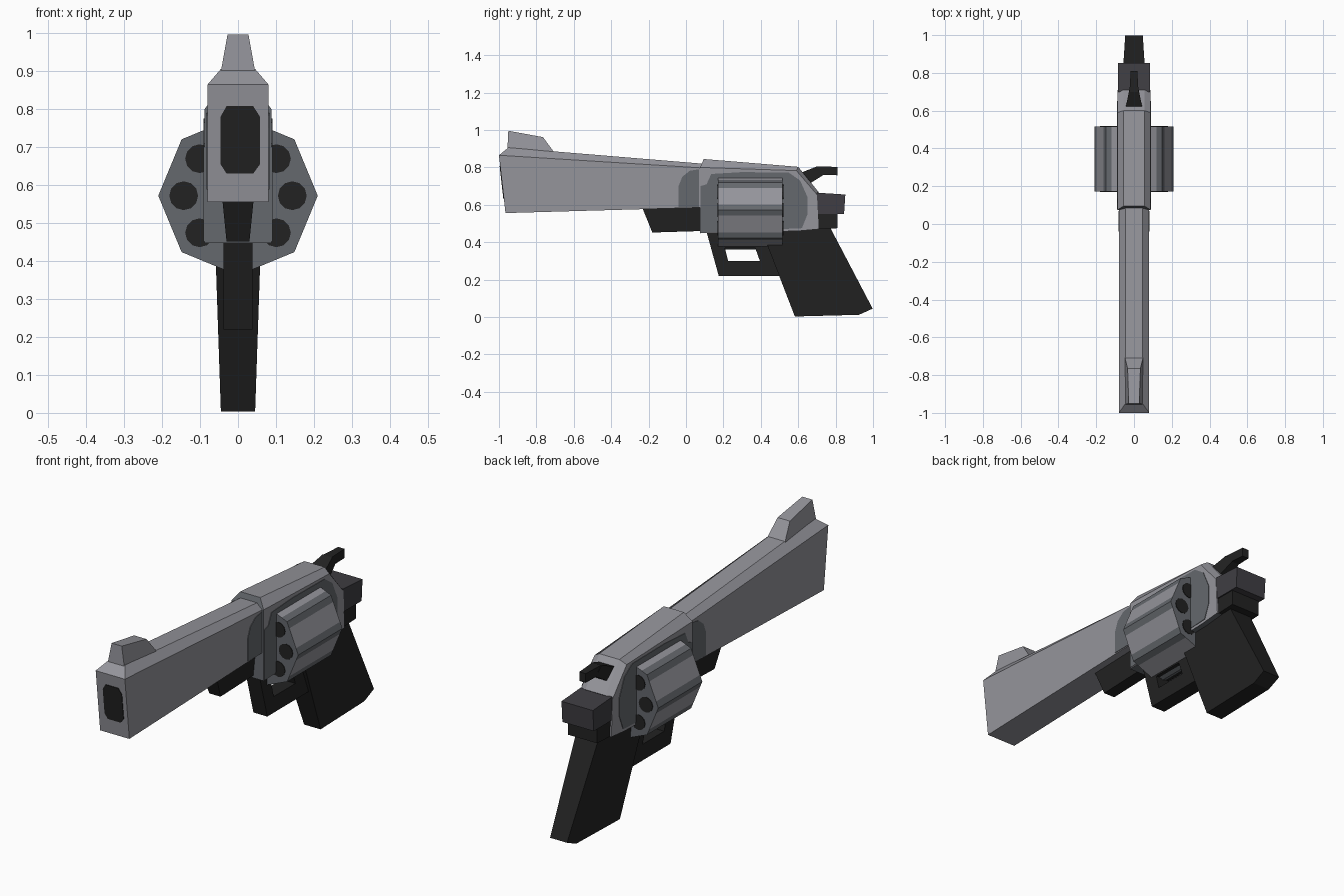
import bpy, bmesh, math
from mathutils import Vector

if "Cube" in bpy.data.objects:
    bpy.data.objects.remove(bpy.data.objects["Cube"])


def material(name, r, g, b):
    m = bpy.data.materials.new(name)
    m.diffuse_color = (r, g, b, 1)
    m.use_nodes = True
    m.node_tree.nodes["Principled BSDF"].inputs["Base Color"].default_value = m.diffuse_color
    return m


LIGHT = material("light steel", 0.30, 0.30, 0.33)
DARK = material("dark steel", 0.13, 0.14, 0.155)
BLACK = material("black", 0.016, 0.016, 0.016)
CHARCOAL = material("charcoal", 0.05, 0.048, 0.056)


def finish(name, bm, *mats):
    bmesh.ops.recalc_face_normals(bm, faces=bm.faces)
    mesh = bpy.data.meshes.new(name)
    bm.to_mesh(mesh)
    bm.free()
    for m in mats:
        mesh.materials.append(m)
    ob = bpy.data.objects.new(name, mesh)
    bpy.context.collection.objects.link(ob)
    return ob


def skin(rings):
    """Join closed rings of points with quads, returns bmesh and vertex rings."""
    bm = bmesh.new()
    vr = [[bm.verts.new(p) for p in r] for r in rings]
    for a, b in zip(vr, vr[1:]):
        for i in range(len(a)):
            j = (i + 1) % len(a)
            bm.faces.new((a[i], a[j], b[j], b[i]))
    return bm, vr


def prism(name, profile, width, mat):
    """Side profile (y, z) spread to +-width, which may depend on (y, z)."""
    w = width if callable(width) else (lambda y, z: width)
    bm, vr = skin([[(s * w(y, z), y, z) for y, z in profile] for s in (-1, 1)])
    for r in vr:
        bm.faces.new(r)
    return finish(name, bm, mat)


def chamfered_bar(stations):
    """Each station: bottom, shoulder and top as (half width, y, z)."""
    rings = []
    for st in stations:
        rings.append([(-x, y, z) for x, y, z in st] + [(x, y, z) for x, y, z in reversed(st)])
    bm, vr = skin(rings)
    for r in (vr[0], vr[-1]):
        bm.faces.new((r[0], r[1], r[4], r[5]))
        bm.faces.new((r[1], r[2], r[3], r[4]))
    return bm


# Barrel
finish("barrel", chamfered_bar([
    [(.08, -.965, .556), (.08, -1, .865), (.045, -.95, .906)],
    [(.08, .09, .586), (.08, .09, .797), (.045, .09, .82)]]), LIGHT)

# Frame: dark on the front and underside
bm = chamfered_bar([
    [(.088, .075, .448), (.088, .075, .80), (.055, .095, .845)],
    [(.088, .60, .46), (.088, .59, .783), (.055, .60, .803)],
    [(.088, .71, .47), (.088, .70, .655), (.055, .71, .667)]])
bmesh.ops.recalc_face_normals(bm, faces=bm.faces)
for f in bm.faces:
    f.normal_update()
    if f.normal.y < -.9 or f.normal.z < -.9:
        f.material_index = 1
finish("frame", bm, LIGHT, DARK)

# Dark patches showing just proud of the frame and barrel sides
prism("frame_dark_patch", [(.077, .452), (.077, .70), (.11, .71), (.135, .765), (.30, .775),
                           (.55, .772), (.61, .73), (.65, .64), (.65, .55), (.62, .475)], .0905, DARK)
prism("barrel_dark_patch", [(-.04, .588), (-.04, .70), (-.02, .75), (.02, .782), (.07, .79),
                            (.07, .589)], .0825, DARK)

# Front sight
prism("front_sight", [(-.955, .89), (-.95, .996), (-.765, .962), (-.70, .875)],
      lambda y, z: .045 - .18 * (z - .90), LIGHT)

# Muzzle opening plate lying on the slanted front
bm = bmesh.new()
loop = [(-.03, .63), (.04, .63), (.058, .655), (.058, .78), (.04, .808), (-.03, .808), (-.046, .78), (-.046, .655)]
bore = bm.faces.new([bm.verts.new((x, -1.003 + (.865 - z) * .113, z)) for x, z in loop])
ext = bmesh.ops.extrude_face_region(bm, geom=[bore])
for v in ext["geom"]:
    if isinstance(v, bmesh.types.BMVert):
        v.co.y += .006
finish("muzzle_opening", bm, BLACK)

# Eight-sided drum with a light strip on every side
R, CZ, Y0, Y1 = .21, .572, .172, .517
corners = [Vector((R * math.cos(k * math.pi / 4), R * math.sin(k * math.pi / 4))) for k in range(9)]
ring = [corners[k].lerp(corners[k + 1], t) for k in range(8) for t in (0, .2, .8)]
bm, vr = skin([[(p.x, y, CZ + p.y) for p in ring] for y in (Y0, Y1)])
for i, f in enumerate(bm.faces):
    f.material_index = 0 if i % 3 == 1 else 1
for r in vr:
    bm.faces.new(r).material_index = 1
finish("drum", bm, LIGHT, DARK)

# Chambers, showing as dark discs at both ends of the drum
for n, k in enumerate((-1, 0, 1, 3, 4, 5)):
    a = k * math.pi / 4
    c = (.143 * math.cos(a), CZ + .138 * math.sin(a))
    circle = [(c[0] + .038 * math.cos(t * math.pi / 6), c[1] + .038 * math.sin(t * math.pi / 6)) for t in range(12)]
    bm, vr = skin([[(x, y, z) for x, z in circle] for y in (Y0 - .003, Y1 + .003)])
    for r in vr:
        bm.faces.new(r)
    finish(f"chamber_{n + 1}", bm, BLACK)

# Lug under the barrel
prism("under_lug", [(-.24, .60), (-.18, .452), (.08, .46), (.08, .60)],
      lambda y, z: .03 + .1 * (z - .45), BLACK)

# Trigger guard: front, bottom, rear and top bars
GUARD = {
    "front": [(.11, .455), (.175, .22), (.225, .30), (.20, .40), (.20, .455)],
    "bottom": [(.175, .22), (.53, .22), (.53, .30), (.225, .30)],
    "rear": [(.395, .30), (.54, .30), (.48, .45), (.36, .45), (.37, .37)],
    "top": [(.20, .37), (.38, .37), (.38, .455), (.20, .455)],
}
for part, prof in GUARD.items():
    prism("trigger_guard_" + part, prof, .038, BLACK)

# Grip
prism("grip", [(.40, .475), (.582, .003), (.925, .012), (.998, .045), (.77, .48)],
      lambda y, z: .045 + .034 * z, BLACK)

# Rear block and the step below it
prism("rear_block", [(.70, .665), (.852, .655), (.845, .55), (.70, .55)], .086, CHARCOAL)
prism("rear_step", [(.70, .56), (.81, .56), (.81, .475), (.70, .47)], .08, BLACK)

# Hammer
prism("hammer_arm", [(.61, .77), (.70, .805), (.735, .76), (.64, .70)],
      lambda y, z: .045 - .2 * (y - .61), BLACK)
prism("hammer_spur", [(.70, .805), (.81, .803), (.81, .758), (.735, .76)],
      lambda y, z: .024 - .06 * (y - .70), BLACK)
